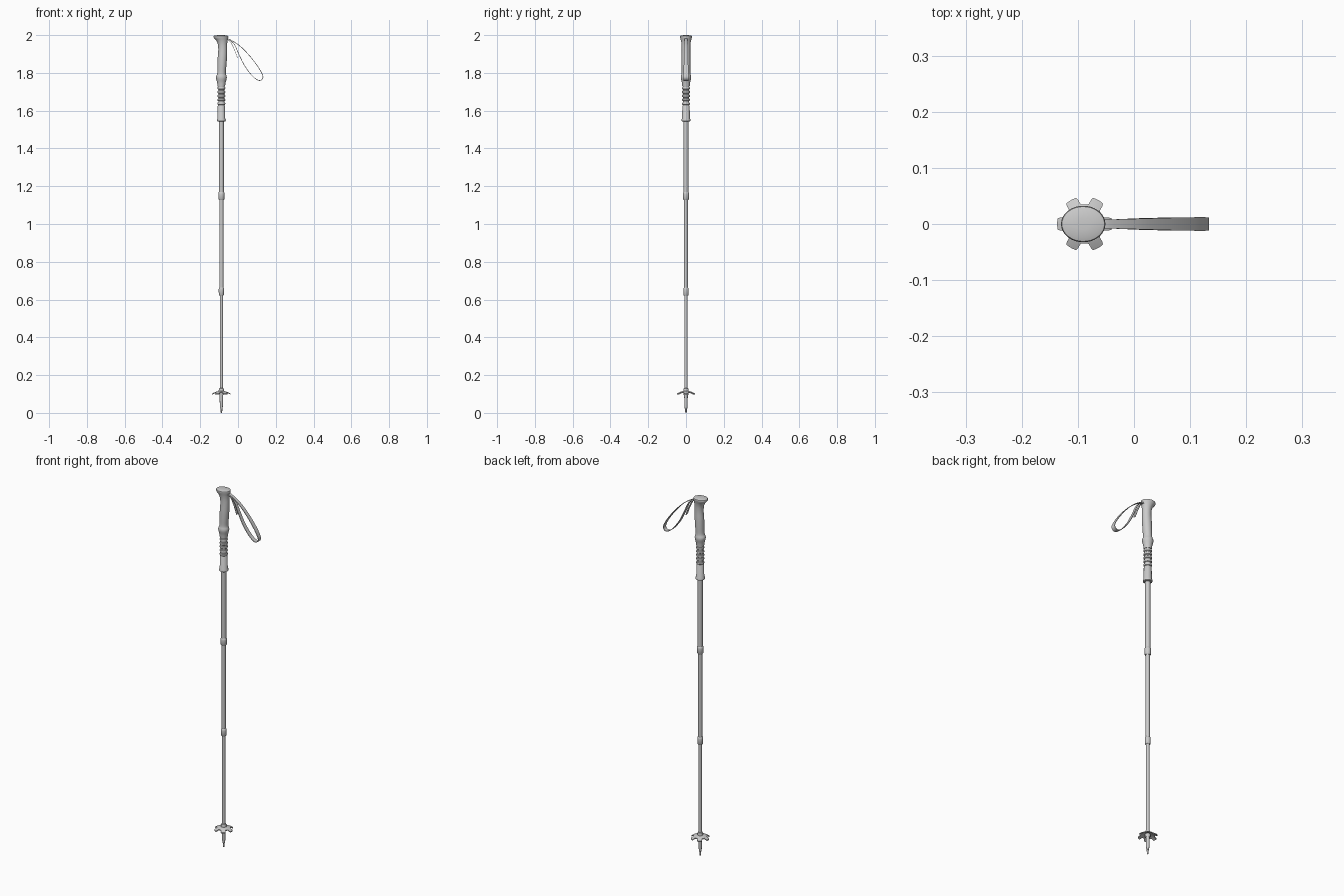
import bpy, bmesh, math
from mathutils import Vector

CX = -0.088          # pole axis
N = 36


def finish(name, bm, angle=35):
    bmesh.ops.recalc_face_normals(bm, faces=bm.faces)
    me = bpy.data.meshes.new(name)
    bm.to_mesh(me)
    bm.free()
    ob = bpy.data.objects.new(name, me)
    bpy.context.collection.objects.link(ob)
    bpy.ops.object.select_all(action='DESELECT')
    ob.select_set(True)
    bpy.context.view_layer.objects.active = ob
    bpy.ops.object.shade_smooth_by_angle(angle=math.radians(angle))
    return ob


def loft(name, rings, angle=35):
    """Bridge closed rings of points and cap both ends."""
    bm = bmesh.new()
    vs = [[bm.verts.new(p) for p in r] for r in rings]
    n = len(vs[0])
    for a, b in zip(vs, vs[1:]):
        for i in range(n):
            j = (i + 1) % n
            bm.faces.new((a[i], a[j], b[j], b[i]))
    bm.faces.new(vs[0])
    bm.faces.new(vs[-1])
    return finish(name, bm, angle)


def ellipse(z, cx, rx, ry):
    return [(cx + rx * math.cos(2 * math.pi * i / N),
             ry * math.sin(2 * math.pi * i / N), z) for i in range(N)]


def lathe(name, profile):
    return loft(name, [ellipse(z, CX, r, r) for z, r in profile])


def spline(pts, steps=8):
    """Catmull-Rom through tuples of any length."""
    P = [pts[0]] + pts + [pts[-1]]
    out = []
    for i in range(1, len(P) - 2):
        for s in range(steps):
            t = s / steps
            out.append(tuple(0.5 * (2 * b + (c - a) * t + (2 * a - 5 * b + 4 * c - d) * t * t
                       + (3 * b - a - 3 * c + d) * t ** 3) for a, b, c, d in zip(*P[i - 1:i + 3])))
    return out + [pts[-1]]


# telescoping shaft
lathe("lower_shaft", [(0.09, 0.0085), (0.65, 0.0085)])
lathe("middle_shaft", [(0.63, 0.0105), (1.15, 0.0105)])
lathe("upper_shaft", [(1.14, 0.0128), (1.56, 0.0128)])
for name, z, r in (("lower_joint", 0.643, 0.0145), ("upper_joint", 1.149, 0.0165)):
    lathe(name, [(z - 0.021, r - 0.003), (z - 0.018, r - 0.001), (z + 0.01, r),
                 (z + 0.017, r - 0.001), (z + 0.021, r - 0.004)])

# ground tip
lathe("tip", [(0, 0.0025), (0.006, 0.0045), (0.022, 0.005), (0.024, 0.0068),
              (0.05, 0.0085), (0.1, 0.0098)])

# snow basket: hub and drooping six-lobed disc
lathe("basket_hub", [(0.094, 0.012), (0.108, 0.014), (0.12, 0.0145), (0.13, 0.012), (0.132, 0.0085)])


def lobe_radius(a):
    d = abs((math.degrees(a) + 30) % 60 - 30)     # angle from lobe centre
    if d < 12:
        return 0.049
    t = min(1, (d - 12) / 8)
    return 0.049 - 0.014 * t * t * (3 - 2 * t)


def basket_ring(f, dz):
    out = []
    for i in range(120):
        a = 2 * math.pi * i / 120
        r = 0.010 + f * (lobe_radius(a) - 0.010)
        z = 0.117 - 0.015 * (r / 0.049) ** 2 + dz
        out.append((CX + r * math.cos(a), r * math.sin(a), z))
    return out


loft("basket", [basket_ring(f, 0) for f in (0, 0.35, 0.7, 1)]
     + [basket_ring(f, -0.005) for f in (1, 0.7, 0.35, 0)])

# lower grip: collar, sleeve and rounded ribs
ribs = [(1.542, 0.019), (1.545, 0.023), (1.553, 0.0235), (1.558, 0.0205), (1.625, 0.0195)]
for k in range(5):
    z = 1.637 + k * 0.0205
    ribs += [(z - 0.0075, 0.0165), (z - 0.005, 0.0198), (z, 0.0212),
             (z + 0.005, 0.0198), (z + 0.0075, 0.0165)]
lathe("lower_grip", ribs + [(1.735, 0.018)])

# moulded handle: z, centre x, half width x, half width y
handle = [(1.728, CX, 0.0195, 0.0195), (1.75, CX, 0.023, 0.022), (1.77, CX, 0.028, 0.0265),
          (1.782, CX, 0.028, 0.0265), (1.80, -0.087, 0.0225, 0.023), (1.84, -0.085, 0.0235, 0.0235),
          (1.88, -0.083, 0.0245, 0.0235), (1.92, -0.081, 0.0235, 0.0225), (1.95, -0.082, 0.0245, 0.0235),
          (1.97, -0.085, 0.0295, 0.0265), (1.984, -0.0895, 0.0375, 0.0305), (1.992, -0.0905, 0.0395, 0.0325)]
rings = [ellipse(*p) for p in spline(handle, 5)]
loft("handle", rings + [ellipse(1.996, -0.0905, 0.038, 0.031)])
loft("handle_cap", [ellipse(1.99, -0.0905, 0.0385, 0.0315), ellipse(1.996, -0.0905, 0.038, 0.031),
                    ellipse(1.9985, -0.0905, 0.03, 0.024), ellipse(2.0, -0.0905, 0.012, 0.010)])


def strap(name, pts, thick=0.003):
    """Flat webbing along (x, z, half width) points."""
    path = spline(pts)
    rings = []
    for i, (x, z, w) in enumerate(path):
        a, b = path[max(i - 1, 0)], path[min(i + 1, len(path) - 1)]
        n = Vector((-(b[1] - a[1]), b[0] - a[0])).normalized() * thick / 2
        rings.append([(x + s * n.x, y * w, z + s * n.y)
                      for s, y in ((-1, -1), (1, -1), (1, 1), (-1, 1))])
    return loft(name, rings)


# wrist strap loop and its loose tail
strap("wrist_strap", [(-0.075, 1.982, 0.008), (-0.045, 1.977, 0.008), (0.008, 1.944, 0.0095),
                      (0.06, 1.892, 0.011), (0.106, 1.832, 0.012), (0.131, 1.786, 0.012),
                      (0.127, 1.765, 0.012), (0.107, 1.761, 0.012), (0.075, 1.785, 0.0115),
                      (0.035, 1.838, 0.011), (0.004, 1.90, 0.010), (-0.018, 1.948, 0.009),
                      (-0.045, 1.974, 0.008), (-0.075, 1.978, 0.008)])
strap("strap_tail", [(-0.06, 1.976, 0.008), (-0.042, 1.967, 0.008), (-0.022, 1.93, 0.0085),
                     (-0.003, 1.88, 0.009)], 0.002)
